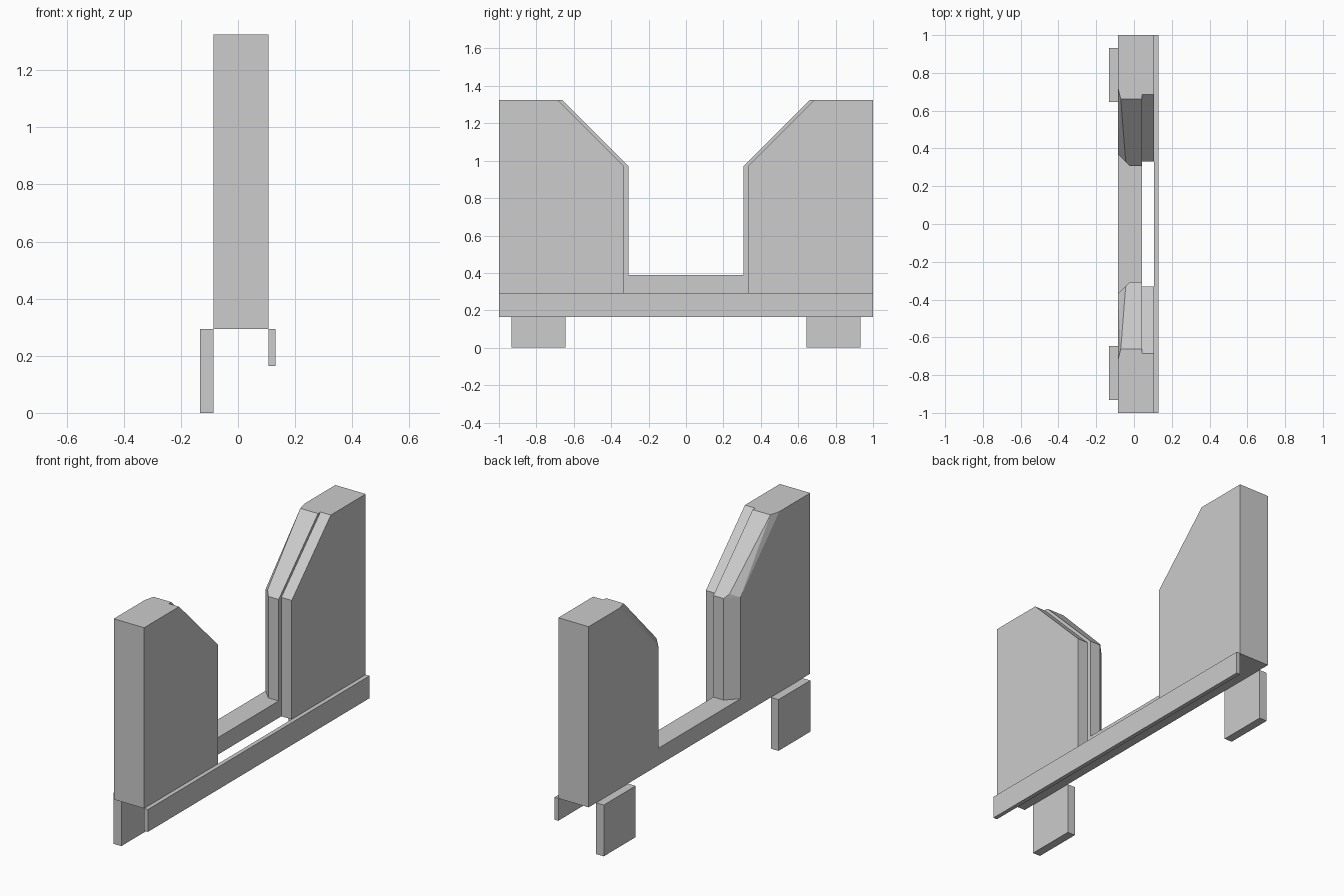
import bpy
import bmesh
import math

cube = bpy.data.objects.get("Cube")
if cube:
    bpy.data.objects.remove(cube, do_unlink=True)

grey = bpy.data.materials.new("light_grey")
grey.use_nodes = True
colour = (0.604, 0.604, 0.604, 1)
grey.diffuse_color = colour
grey.node_tree.nodes["Principled BSDF"].inputs["Base Color"].default_value = colour


def solid(name, points, mirror=False):
    """Convex block around the points, optionally mirrored front to back."""
    bm = bmesh.new()
    for p in points:
        bm.verts.new(p)
    bmesh.ops.convex_hull(bm, input=bm.verts)
    bmesh.ops.dissolve_limit(bm, angle_limit=math.radians(1),
                             verts=bm.verts, edges=bm.edges)
    bmesh.ops.recalc_face_normals(bm, faces=bm.faces)
    mesh = bpy.data.meshes.new(name)
    bm.to_mesh(mesh)
    bm.free()
    mesh.materials.append(grey)
    obj = bpy.data.objects.new(name, mesh)
    bpy.context.collection.objects.link(obj)
    if mirror:
        mod = obj.modifiers.new("front_back_mirror", 'MIRROR')
        mod.use_axis = (False, True, False)
        mod.use_mirror_merge = False
    return obj


def box(name, xs, ys, zs, mirror=False):
    return solid(name, [(x, y, z) for x in xs for y in ys for z in zs], mirror)


RIGHT, STEP, LEFT = -0.085, 0.042, 0.107    # wall faces and frame step
BASE, SILL, TOP = 0.293, 0.39, 1.325        # wall heights
JAMB, SHOULDER = 0.307, 0.97                # opening edge, start of slope
SLOPE_END = JAMB + TOP - SHOULDER

# Outer wall panels, set back slightly from the opening
panel = [(1, BASE), (1, TOP), (0.685, TOP), (0.332, 0.972), (0.332, BASE)]
solid("outer_wall_panel", [(x, y, z) for x in (STEP, LEFT) for y, z in panel], True)

# Inner frame posts with a chamfered edge around the opening
post = [(STEP, y, z) for y, z in
        [(1, SILL), (1, TOP), (SLOPE_END, TOP), (JAMB, SHOULDER), (JAMB, SILL)]]
post += [(RIGHT, y, z) for y, z in
         [(1, SILL), (1, TOP), (0.72, TOP), (0.37, SHOULDER), (0.37, SILL)]]
post += [(-0.023, JAMB, SILL), (-0.023, JAMB, SHOULDER),
         (-0.044, 0.33, 0.993), (-0.044, 0.635, 1.298),
         (-0.07, SLOPE_END, TOP), (-0.07, 0.70, TOP)]
solid("inner_frame_post", post, True)

# Sill under the opening, side rail and hanging tabs
box("sill", (RIGHT, STEP), (-1, 1), (BASE, SILL))
box("side_rail", (LEFT, 0.131), (-1, 1), (0.165, BASE))
box("hanging_tab", (-0.133, RIGHT), (0.645, 0.932), (0, BASE), True)
